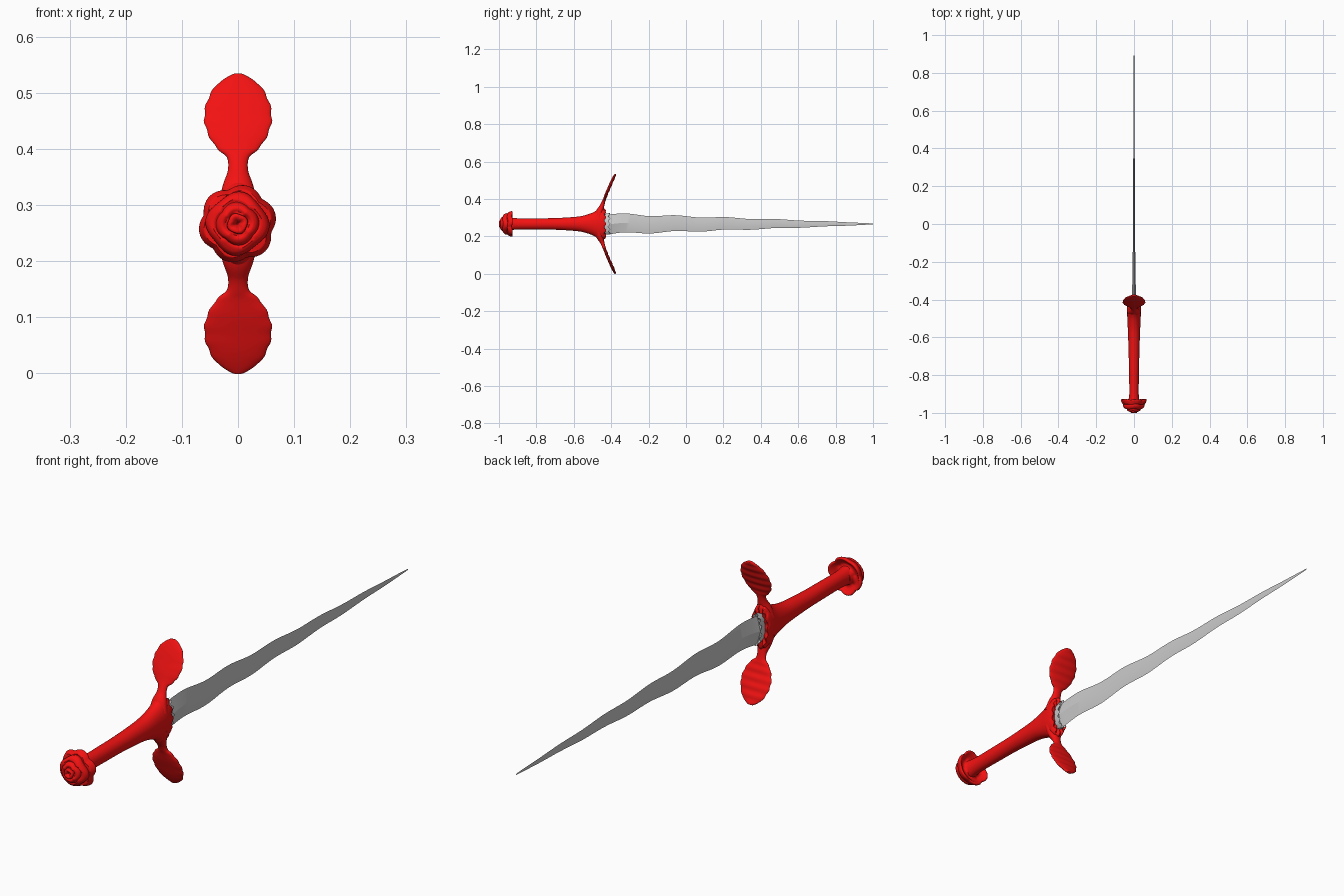
import bpy, bmesh
from math import sin, cos, pi, radians, exp
from mathutils import Vector

if "Cube" in bpy.data.objects:
    bpy.data.objects.remove(bpy.data.objects["Cube"])

ZC = 0.2665  # height of the sword's axis
red = bpy.data.materials.new("red")
red.diffuse_color = (0.9, 0.006, 0.006, 1)
red.use_nodes = True
red.node_tree.nodes["Principled BSDF"].inputs["Base Color"].default_value = red.diffuse_color


def smooth_points(pts, n):
    """Catmull-Rom through tuples, n steps per span."""
    p = [Vector(q) for q in pts]
    p = [2 * p[0] - p[1]] + p + [2 * p[-1] - p[-2]]
    out = []
    for i in range(1, len(p) - 2):
        a, b, c, d = p[i - 1:i + 3]
        for k in range(n):
            t = k / n
            out.append(0.5 * (2 * b + (c - a) * t + (2 * a - 5 * b + 4 * c - d) * t * t
                              + (3 * b - a - 3 * c + d) * t ** 3))
    return out + [p[-2]]


def loft(name, rings, mat=None, angle=40):
    """Skin a list of closed rings and cap both ends."""
    bm = bmesh.new()
    vs = [[bm.verts.new(c) for c in r] for r in rings]
    n = len(rings[0])
    for a, b in zip(vs, vs[1:]):
        for i in range(n):
            j = (i + 1) % n
            bm.faces.new((a[i], a[j], b[j], b[i]))
    bm.faces.new(vs[0])
    bm.faces.new(vs[-1])
    bmesh.ops.recalc_face_normals(bm, faces=bm.faces)
    me = bpy.data.meshes.new(name)
    bm.to_mesh(me)
    bm.free()
    ob = bpy.data.objects.new(name, me)
    bpy.context.collection.objects.link(ob)
    if mat:
        me.materials.append(mat)
    bpy.ops.object.select_all(action='DESELECT')
    ob.select_set(True)
    bpy.context.view_layer.objects.active = ob
    bpy.ops.object.shade_smooth_by_angle(angle=radians(angle))
    return ob


def angles(n):
    return [2 * pi * i / n for i in range(n)]


# Blade: flattened diamond section with wavy edges
rings = []
for i in range(73):
    t = i / 72
    y = -0.44 + 1.44 * t
    h = 0.052 * (1 - t) ** 0.85 + 0.002
    wave = 0.006 * (1 - t) * sin(2 * pi * (y + 0.12) / 0.27)
    x = 0.007 * (1 - t) + 0.0008 + 0.009 * exp(-t * 18)
    z = ZC + wave
    rings.append([(x, y, z), (0, y, z + h), (-x, y, z), (0, y, z - h)])
loft("blade", rings, angle=20)

# Collar: jagged grey lip at the base of the blade
rings = []
for y, s, jag in [(-0.45, 0.85, 0), (-0.425, 1, 0.002), (-0.41, 1.04, 0.006), (-0.418, 0.8, 0.003)]:
    rings.append([(0.021 * s * cos(a), y + jag * cos(12 * a), ZC + 0.056 * s * sin(a))
                  for a in angles(72)])
loft("blade_collar", rings)

# Grip: oval section flaring into the guard (y, half width, half height)
prof = [(-0.955, 0.03, 0.036), (-0.9, 0.025, 0.03), (-0.8, 0.026, 0.03), (-0.7, 0.028, 0.031),
        (-0.6, 0.031, 0.037), (-0.55, 0.033, 0.044), (-0.5, 0.035, 0.06),
        (-0.47, 0.037, 0.078), (-0.445, 0.037, 0.084), (-0.432, 0.034, 0.072)]
rings = []
for y, w, h in smooth_points(prof, 4):
    k = max(0, (y + 0.46) / 0.028)
    rings.append([(w * cos(a), y + 0.005 * k * cos(12 * a), ZC + h * sin(a)) for a in angles(64)])
rings.append([(0.012 * cos(a), -0.44, ZC + 0.03 * sin(a)) for a in angles(64)])
loft("grip", rings, red)

# Guard leaves: scalloped, outward curving (y, z, half width, half thickness)
leaf = [(-0.468, 0.30, 0.035, 0.024), (-0.46, 0.335, 0.027, 0.019), (-0.449, 0.362, 0.018, 0.012),
        (-0.441, 0.385, 0.020, 0.009), (-0.435, 0.40, 0.037, 0.008), (-0.424, 0.43, 0.055, 0.008),
        (-0.411, 0.46, 0.06, 0.008), (-0.398, 0.49, 0.053, 0.008),
        (-0.386, 0.515, 0.037, 0.007), (-0.378, 0.531, 0.013, 0.005), (-0.377, 0.533, 0.003, 0.002)]
path = smooth_points(leaf, 6)
for name, side in (("guard_leaf_upper", 1), ("guard_leaf_lower", -1)):
    rings = []
    for i, (y, z, w, t) in enumerate(path):
        a, b = path[max(i - 1, 0)], path[min(i + 1, len(path) - 1)]
        d = Vector((b[0] - a[0], b[1] - a[1])).normalized()
        ripple = cos(2 * pi * z / 0.028) if 0.4 < z < 0.525 else 0
        w *= 1 + 0.025 * ripple
        ring = []
        for g in angles(32):
            off = t * sin(g)
            if sin(g) > 0:
                off *= 1 + 0.15 * ripple
            ring.append((w * cos(g), y + d[1] * off, ZC + side * (z - d[0] * off - ZC)))
        rings.append(ring)
    loft(name, rings, red, 60)

# Rose pommel: overlapping petal layers with lobed rims (radius, y)
rose = [(0.001, -0.984), (0.006, -0.995), (0.013, -1.0), (0.018, -0.997), (0.0185, -0.989),
        (0.026, -0.993), (0.034, -0.988), (0.037, -0.979), (0.041, -0.98), (0.05, -0.975),
        (0.055, -0.963), (0.053, -0.954), (0.058, -0.955), (0.063, -0.946), (0.067, -0.934),
        (0.062, -0.929), (0.052, -0.937), (0.042, -0.943), (0.032, -0.94), (0.027, -0.925)]
rings = []
last = len(rose) - 1
for i, (r, y) in enumerate(smooth_points(rose, 3)):
    k = i / 3
    layer = int(k > 4) + int(k > 8) + int(k > 11.5)
    amp = 0.06 if k < 16 else 0.06 * max(0, last - k) / 3
    ring = []
    for a in angles(80):
        lobe = abs(sin((3 + layer) * a / 2 + layer * 1.3)) if layer != 0 and layer != 2 else \
            0.5 + 0.5 * sin(4 * a + layer)
        s = 1 + amp * (2 * lobe - 1.3)
        dy = 0.08 * amp * (lobe - 0.5) * min(1, k / 6)
        ring.append((r * s * cos(a) - 0.001, max(-1, y + dy), ZC + r * s * sin(a)))
    rings.append(ring)
loft("rose_pommel", rings, red, 50)
